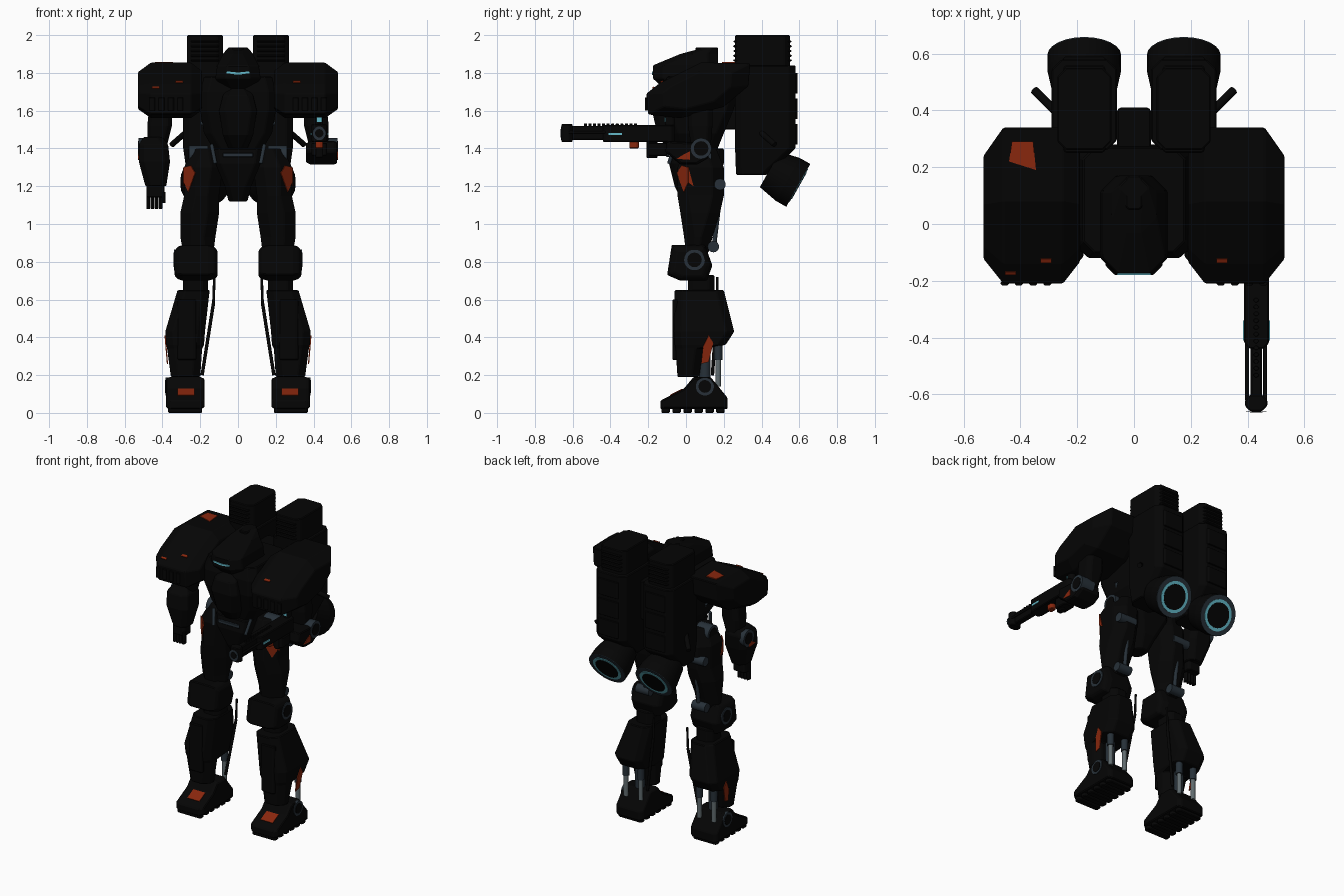
import bpy, bmesh, math
from mathutils import Vector

cube = bpy.data.objects.get("Cube")
if cube:
    bpy.data.objects.remove(cube, do_unlink=True)


def material(name, red, green, blue):
    mat = bpy.data.materials.new(name)
    mat.use_nodes = True
    color = (red, green, blue, 1)
    mat.diffuse_color = color
    mat.node_tree.nodes["Principled BSDF"].inputs["Base Color"].default_value = color
    return mat


black = material("black armour", .0015, .0015, .0015)
grey = material("dark grey metal", .02, .03, .04)
silver = material("silver metal", .12, .15, .16)
orange = material("burnt orange", .25, .02, .004)
cyan = material("cyan glow", .13, .5, .6)


def finish(name, mat, bm, side):
    prefix = {1: "left_", -1: "right_", 0: ""}[side]
    bmesh.ops.recalc_face_normals(bm, faces=bm.faces)
    mesh = bpy.data.meshes.new(prefix + name)
    bm.to_mesh(mesh)
    bm.free()
    mesh.materials.append(mat)
    obj = bpy.data.objects.new(prefix + name, mesh)
    bpy.context.collection.objects.link(obj)
    return obj


def skin(name, mat, rings, side, smooth=False):
    """Join matching rings of points with quads and cap both ends."""
    bm = bmesh.new()
    flip = side or 1
    rows = [[bm.verts.new((x * flip, y, z)) for x, y, z in ring] for ring in rings]
    count = len(rows[0])
    for low, high in zip(rows, rows[1:]):
        for i in range(count):
            j = (i + 1) % count
            bm.faces.new((low[i], low[j], high[j], high[i])).smooth = smooth
    bm.faces.new(rows[0])
    bm.faces.new(rows[-1])
    obj = finish(name, mat, bm, side)
    if not smooth:
        mod = obj.modifiers.new("edge_bevel", "BEVEL")
        mod.width = .005
        mod.segments = 1
        mod.limit_method = "ANGLE"


def loft(name, mat, sections, chamfer=.03, side=0):
    """Stack chamfered rectangles: (z, x0, x1, y0, y1)."""
    rings = []
    for z, left, right, front, back in sections:
        c = min(chamfer, (right - left) * .4, (back - front) * .4)
        outline = ((left + c, front), (right - c, front), (right, front + c), (right, back - c),
                   (right - c, back), (left + c, back), (left, back - c), (left, front + c))
        rings.append([(x, y, z) for x, y in outline])
    skin(name, mat, rings, side)


def core(name, sections, chamfer):
    """Central armour, symmetric in x: (z, half width, y0, y1)."""
    loft(name, black, [(z, -half, half, front, back) for z, half, front, back in sections], chamfer)


def box(name, mat, left, right, front, back, bottom, top, side=0, chamfer=.01):
    loft(name, mat, [(z, left, right, front, back) for z in (bottom, top)], chamfer, side)


def prism(name, mat, profile, stations, side):
    """Sweep a (y, z) profile along x; each station is (x, scale)."""
    centre = sum((Vector(p) for p in profile), Vector((0, 0))) / len(profile)
    rings = []
    for x, scale in stations:
        points = [centre + (Vector(p) - centre) * scale for p in profile]
        rings.append([(x, p.x, p.y) for p in points])
    skin(name, mat, rings, side)


def rod(name, mat, start, end, radius, side, end_radius=None):
    start, end = Vector(start), Vector(end)
    turn = (end - start).to_track_quat("Z", "Y")
    rings = []
    for centre, r in ((start, radius), (end, end_radius or radius)):
        angles = [math.tau * i / 24 for i in range(24)]
        rings.append([centre + turn @ Vector((r * math.cos(a), r * math.sin(a), 0))
                      for a in angles])
    skin(name, mat, rings, side, smooth=True)


def plate(name, mat, pairs, place, side):
    """Thin marking; place turns each pair of numbers into a point."""
    bm = bmesh.new()
    points = [place(u, v) for u, v in pairs]
    bm.faces.new([bm.verts.new((x * side, y, z)) for x, y, z in points])
    mod = finish(name, mat, bm, side).modifiers.new("thickness", "SOLIDIFY")
    mod.thickness = .006
    mod.offset = 0


def rect(left, right, low, high):
    return [(left, low), (right, low), (right, high), (left, high)]


def hub(name, outer, y, z, side, radius=.055):
    """Grey joint disc with a black centre, axis along x."""
    rod(name, grey, (outer - .1, y, z), (outer, y, z), radius, side)
    rod(name + "_cap", black, (outer, y, z), (outer + .003, y, z), radius * .7, side)


# Torso, cockpit, pelvis and head
core("torso", [(1.38, .12, -.05, .16), (1.48, .18, -.08, .2), (1.6, .2, -.12, .25),
               (1.7, .2, -.12, .28), (1.78, .18, -.1, .27)], .04)
core("cockpit", [(1.4, .05, -.1, 0), (1.47, .08, -.15, 0), (1.6, .1, -.18, 0),
                 (1.68, .08, -.17, 0), (1.73, .05, -.1, 0)], .03)
core("pelvis", [(1.12, .05, -.02, .1), (1.2, .07, -.06, .15),
                (1.32, .12, -.09, .2), (1.4, .13, -.08, .2)], .03)
core("head", [(1.7, .08, -.1, .14), (1.77, .12, -.175, .17), (1.84, .11, -.175, .17),
              (1.9, .08, -.03, .17), (1.935, .05, .1, .16)], .055)
core("head_crest", [(1.88, .03, .05, .17), (1.935, .03, .05, .17)], .01)
core("back_link", [(1.5, .06, .2, .41), (1.76, .06, .2, .41)], .01)
box("belt_bar", grey, -.08, .08, -.105, -.09, 1.355, 1.375)

shoulder = [(-.21, 1.69), (-.2, 1.58), (-.03, 1.56), (.2, 1.62), (.33, 1.73),
            (.34, 1.85), (.08, 1.855), (-.14, 1.745)]
knee = [(-.075, .89), (-.1, .73), (-.03, .7), (.11, .7), (.14, .78), (.1, .89)]
foot = [(-.135, .02), (-.135, .065), (-.01, .13), (.04, .19), (.13, .19), (.22, .08), (.22, .02)]
flash = [(0, 1.27), (.4, 1.31), (1, 1.3), (1, 1.22), (.6, 1.17), (.3, 1.22)]

for s in (1, -1):
    plate("visor", cyan, [(0, 1.79), (.06, 1.798), (.06, 1.808), (0, 1.802)],
          lambda x, z: (x, -.177, z), s)

    # Shoulder pod with front vents
    prism("shoulder_pod", black, shoulder, [(.19, .7), (.25, 1), (.46, 1), (.53, .66)], s)
    for i in range(4):
        x = .29 + i * .05
        box("shoulder_vent", black, x, x + .03, -.217, -.2, 1.6, 1.67, s)
    plate("shoulder_dash", orange, rect(.29, .33, -.136, -.122),
          lambda x, y: (x, y, 1.818 + y / 2), s)
    rod("chest_piston", grey, (.19, .06, 1.54), (.1, 0, 1.4), .012, s)
    rod("waist_piston", grey, (.14, -.06, 1.42), (.12, -.09, 1.32), .01, s)

    # Thruster pack with louvres and nozzle
    loft("thruster_pack", black, [(1.26, .08, .27, .265, .43), (1.4, .06, .29, .26, .58),
                                  (1.84, .06, .29, .26, .58)], .035, s)
    box("pack_cap", black, .08, .27, .26, .55, 1.8, 2, s, .03)
    for i in range(5):
        z = 1.86 + i * .025
        box("pack_louvre", black, .1, .25, .25, .56, z, z + .012, s)
    for i in range(3):
        z = 1.42 + i * .135
        box("pack_panel", black, .1, .25, .57, .59, z, z + .11, s)
    centre, axis = Vector((.175, .592, 1.206)), Vector((0, .87, -.49))
    rod("nozzle", black, centre - axis * .17, centre - axis * .06, .108, s, .13)
    rod("nozzle_collar", black, centre - axis * .06, centre, .13, s)
    for i, (layer, mat, radius) in enumerate((("rim", grey, .13), ("glow", cyan, .1),
                                              ("core", black, .08))):
        rod("nozzle_" + layer, mat, centre, centre + axis * .003 * (i + 1), radius, s)
    rod("pack_strut", black, (.27, .39, 1.49), (.35, .47, 1.42), .015, s)

    # Thigh with its flash marking wrapping the front corner
    loft("thigh", black, [(1.4, .1, .24, 0, .16), (1.3, .08, .285, -.045, .2),
                          (1.15, .1, .285, -.045, .2), (1.06, .1, .305, -.03, .18),
                          (.93, .12, .305, -.01, .14), (.85, .13, .29, 0, .12)], .06, s)
    plate("thigh_flash", orange, flash, lambda u, z: (.226 + u * .06, u * .06 - .047, z), s)
    plate("thigh_flash_side", orange, [(.013, 1.3), (.04, 1.2), (.013, 1.22)],
          lambda y, z: (.287, y, z), s)
    hub("hip_hub", .26, .08, 1.36, s)
    rod("thigh_pivot", grey, (.15, .18, 1.21), (.275, .18, 1.21), .03, s)
    rod("thigh_piston", grey, (.2, .18, 1.15), (.2, .15, .9), .012, s)
    rod("piston_foot", grey, (.16, .145, .88), (.26, .145, .88), .03, s)

    # Knee and shin
    prism("knee_guard", black, knee, [(.108, .7), (.125, .9), (.16, 1), (.29, 1),
                                      (.32, .9), (.335, .7)], s)
    hub("knee_hub", .338, .045, .81, s)
    box("shin_neck", black, .16, .29, .01, .15, .6, .73, s, .03)
    loft("shin", black, [(.65, .15, .32, -.06, .2), (.43, .175, .385, -.065, .255),
                         (.36, .18, .38, -.06, .21), (.34, .19, .375, -.055, .09),
                         (.19, .2, .355, -.045, .07)], .04, s)
    box("shin_panel", black, .22, .32, -.072, -.04, .28, .6, s)
    plate("calf_flash", orange, [(.12, .41), (.145, .37), (.12, .27), (.08, .26), (.09, .35)],
          lambda y, z: (.352 + z * .083, y, z), s)
    rod("inner_strut_upper", black, (.125, .165, .72), (.13, .165, .58), .007, s)
    rod("inner_strut_lower", black, (.13, .165, .58), (.19, .14, .2), .009, s)
    for x in (.22, .33):
        rod("calf_piston", silver, (x, .17, .4), (x, .17, .14), .015, s)
        rod("calf_sleeve", grey, (x, .17, .4), (x, .17, .28), .022, s)
    rod("ankle_core", grey, (.275, .1, .4), (.275, .1, .15), .03, s)

    # Foot with treads
    prism("foot", black, foot, [(.178, .9), (.2, 1), (.36, 1), (.38, .92)], s)
    hub("ankle_hub", .384, .1, .14, s, .048)
    plate("toe_patch", orange, rect(.23, .32, -.085, -.02),
          lambda x, y: (x, y, .136 + y * .52), s)
    for i in range(6):
        y = -.13 + i * .058
        box("tread", black, .19, .37, y, y + .045, 0, .03, s)

    # Upper arm and elbow
    loft("upper_arm", black, [(1.62, .35, .47, .01, .14), (1.52, .35, .48, .01, .14),
                              (1.4, .38, .48, .03, .13)], .025, s)
    hub("elbow_hub", .527, .08, 1.4, s)
    shift = 0 if s > 0 else .06
    plate("forearm_patch", orange, [(-.05, 1.345), (.02, 1.34), (.02, 1.385), (-.01, 1.37)],
          lambda y, z: (.526, y + shift, z), s)

# Right shoulder markings
plate("shoulder_patch", orange, [(.44, .22), (.43, .29), (.355, .29), (.345, .19)],
      lambda x, y: (x, y, 1.854), -1)
plate("shoulder_stripe", orange, rect(.415, .455, -.178, -.168),
      lambda x, y: (x, y, 1.843 + y * .7), -1)

# Right forearm with open hand
loft("forearm", black, [(1.46, .4, .5, 0, .12), (1.42, .37, .525, -.04, .14),
                        (1.33, .36, .525, -.05, .13), (1.2, .38, .49, -.03, .09)], .03, -1)
box("palm", black, .39, .485, -.015, .06, 1.14, 1.21, -1)
for i in range(4):
    x = .4 + i * .022
    box("finger", black, x, x + .019, -.01, .025, 1.08, 1.15, -1)
box("thumb", black, .385, .4, -.03, 0, 1.11, 1.17, -1)

# Left forearm bent forward
forearm = [(.12, 1.35), (.11, 1.43), (-.1, 1.44), (-.11, 1.38), (-.03, 1.315), (.06, 1.315)]
prism("forearm", black, forearm, [(.36, .8), (.385, 1), (.505, 1), (.525, .9)], 1)
box("fist", black, .39, .47, -.2, -.1, 1.36, 1.43, 1)

# Rifle
box("rifle_body", black, .388, .475, -.44, -.06, 1.435, 1.525, 1, .02)
box("rifle_barrel", black, .41, .45, -.62, -.4, 1.445, 1.52, 1)
box("rifle_muzzle", black, .39, .47, -.66, -.6, 1.435, 1.53, 1, .02)
muzzle = Vector((.43, -.66, 1.48))
rod("muzzle_ring", grey, muzzle, muzzle - Vector((0, .002, 0)), .036, 1)
rod("muzzle_bore", black, muzzle, muzzle - Vector((0, .004, 0)), .022, 1)
for x in (.398, .462):
    rod("barrel_rail", black, (x, -.62, 1.485), (x, -.4, 1.485), .007, 1)
for i in range(12):
    y = -.54 + i * .024
    box("sight_rail", black, .42, .44, y, y + .016, 1.51, 1.532, 1)
for x in (.387, .476):
    plate("rifle_glow", cyan, rect(-.41, -.34, 1.47, 1.482), lambda y, z: (x, y, z), 1)
box("rifle_sight", black, .41, .45, -.11, -.06, 1.52, 1.575, 1)
plate("sight_light", cyan, rect(.415, .445, 1.54, 1.565), lambda x, z: (x, -.112, z), 1)
box("rifle_foregrip", orange, .41, .45, -.3, -.25, 1.4, 1.44, 1)
box("rifle_magazine", black, .41, .45, -.21, -.15, 1.35, 1.44, 1)
